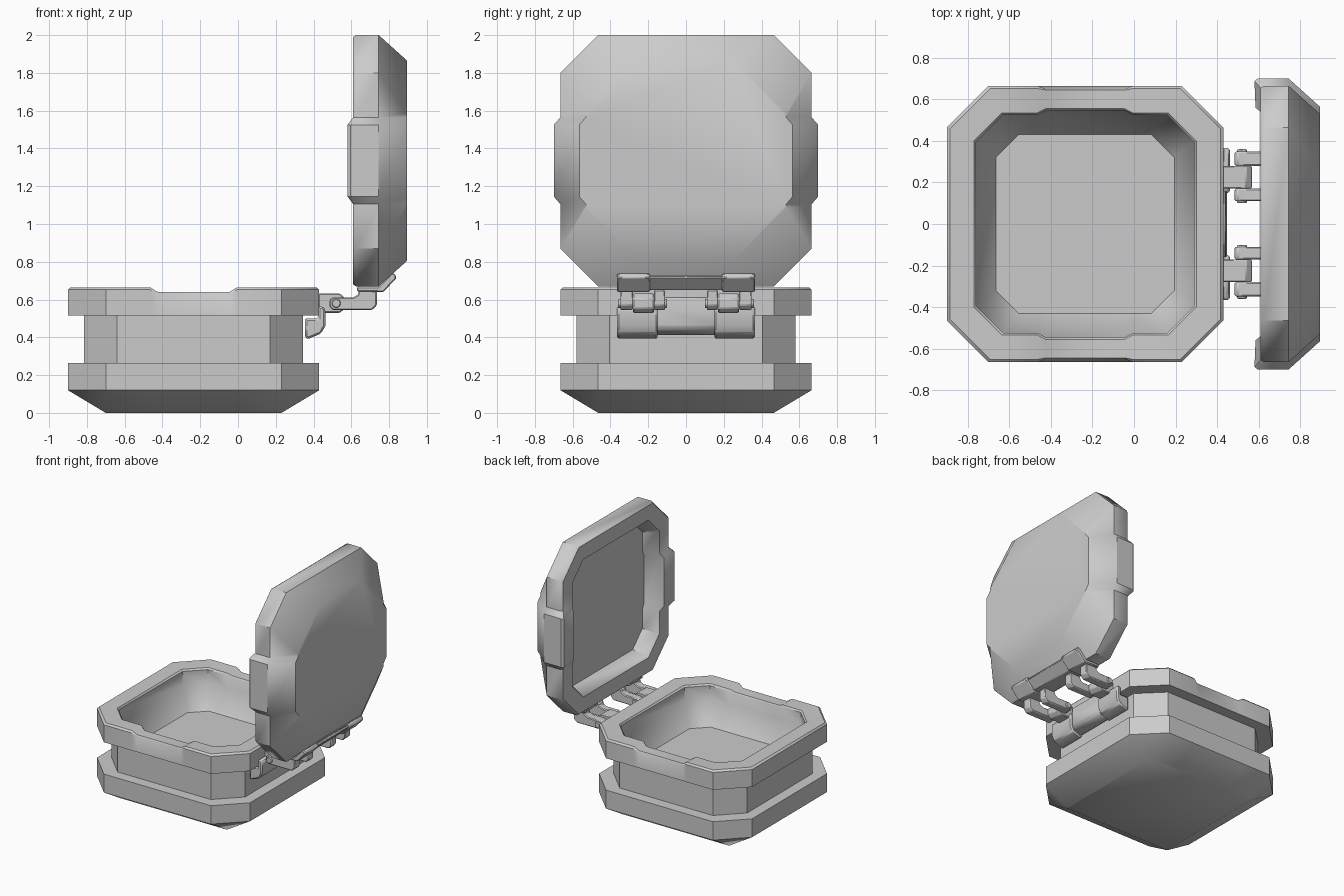
import bpy, bmesh, math
from mathutils import Vector

if "Cube" in bpy.data.objects:
    bpy.data.objects.remove(bpy.data.objects["Cube"])


def finish(name, bm, bevel=0.0):
    bmesh.ops.remove_doubles(bm, verts=bm.verts, dist=0.0005)
    bmesh.ops.recalc_face_normals(bm, faces=bm.faces)
    me = bpy.data.meshes.new(name)
    bm.to_mesh(me)
    bm.free()
    ob = bpy.data.objects.new(name, me)
    bpy.context.collection.objects.link(ob)
    bpy.ops.object.select_all(action='DESELECT')
    ob.select_set(True)
    bpy.context.view_layer.objects.active = ob
    bpy.ops.object.shade_smooth_by_angle(angle=math.radians(38))
    if bevel:
        m = ob.modifiers.new("edge_bevel", 'BEVEL')
        m.width, m.segments, m.limit_method = bevel, 1, 'ANGLE'
    return ob


def ring(half, ch, h, bump=0.0, lift=0.0):
    """Chamfered square with a raised or sunk tab in the middle of both v sides."""
    a = half - ch
    side = [(-a, half, h), (-0.23, half, h), (-0.19, half + bump, h + lift),
            (0.19, half + bump, h + lift), (0.23, half, h), (a, half, h),
            (half, a, h), (half, -a, h)]
    other = [(-half, -a, h), (-half, a, h)]
    low = [(u, -v, w) for u, v, w in reversed(side[:6])]
    return side + low + other


def loft(name, rings, place):
    bm = bmesh.new()
    loops = [[bm.verts.new(place(*p)) for p in ring(*r)] for r in rings]
    n = len(loops[0])
    for lo, hi in zip(loops, loops[1:]):
        for i in range(n):
            j = (i + 1) % n
            bm.faces.new((lo[i], lo[j], hi[j], hi[i]))
    bm.faces.new(loops[0])
    bm.faces.new(loops[-1])
    return finish(name, bm)


def prism(name, profile, y0, y1, bevel=0.006):
    bm = bmesh.new()
    f = bm.faces.new([bm.verts.new((x, y0, z)) for x, z in profile])
    ext = bmesh.ops.extrude_face_region(bm, geom=[f])
    vs = [g for g in ext['geom'] if isinstance(g, bmesh.types.BMVert)]
    bmesh.ops.translate(bm, verts=vs, vec=(0, y1 - y0, 0))
    return finish(name, bm, bevel)


# Box body: bottom, waist, rim with notches, then the inner tray
loft("box_body", [
    (0.465, 0.001, 0.0),
    (0.665, 0.20, 0.12),
    (0.665, 0.20, 0.265),
    (0.58, 0.175, 0.265),
    (0.58, 0.175, 0.515),
    (0.665, 0.20, 0.515),
    (0.665, 0.20, 0.652, -0.015, -0.022),
    (0.652, 0.195, 0.665, -0.008, -0.025),
    (0.535, 0.135, 0.662, 0.02, -0.022),
    (0.525, 0.13, 0.65, 0.02, -0.02),
    (0.525, 0.13, 0.545, 0.02),
    (0.43, 0.11, 0.38),
], lambda u, v, h: (u - 0.235, v, h))

# Lid standing open, tabs on its sides match the rim notches
loft("lid", [
    (0.53, 0.28, 0.895, 0.035),
    (0.665, 0.20, 0.745, 0.035),
    (0.665, 0.20, 0.625, 0.035, -0.03),
    (0.655, 0.196, 0.61, 0.033, -0.03),
    (0.54, 0.135, 0.61, 0.02, -0.025),
    (0.53, 0.13, 0.625, 0.02, -0.02),
    (0.50, 0.12, 0.73, 0.02),
], lambda u, v, h: (h, v, 1.335 + u))

# Hinge plate on the box: thick ends, thin middle
end_plate = [(0.425, 0.56), (0.45, 0.565), (0.462, 0.55), (0.462, 0.46), (0.44, 0.42),
             (0.375, 0.393), (0.355, 0.395), (0.355, 0.50), (0.425, 0.50)]
mid_plate = [(0.425, 0.61), (0.44, 0.61), (0.447, 0.55), (0.447, 0.46), (0.43, 0.435),
             (0.375, 0.412), (0.355, 0.412), (0.355, 0.50), (0.425, 0.50)]
prism("box_hinge_middle", mid_plate, -0.16, 0.16)

# Hinge plate on the lid, following the lid's lower slope
lid_plate = [(0.63, 0.643), (0.77, 0.640), (0.84, 0.715), (0.828, 0.738), (0.81, 0.738),
             (0.745, 0.668), (0.63, 0.668)]
lid_mid = [(0.64, 0.65), (0.765, 0.65), (0.83, 0.715), (0.815, 0.73),
           (0.745, 0.668), (0.64, 0.668)]
prism("lid_hinge_middle", lid_mid, -0.2, 0.2)

# Knuckles, arms and pins, one set on each side
lug = [(0.425, 0.53), (0.54, 0.53), (0.568, 0.555), (0.568, 0.605), (0.54, 0.632), (0.425, 0.632)]
arm = [(0.485, 0.56), (0.50, 0.545), (0.71, 0.545), (0.735, 0.57), (0.735, 0.65),
       (0.64, 0.65), (0.635, 0.625), (0.61, 0.612), (0.50, 0.612), (0.485, 0.60)]
for s, tag in ((1, "back"), (-1, "front")):
    prism("box_hinge_end_" + tag, end_plate, s * 0.15, s * 0.365, 0.01)
    prism("lid_hinge_end_" + tag, lid_plate, s * 0.19, s * 0.365)
    prism("hinge_lug_" + tag, lug, s * 0.17, s * 0.28)
    prism("hinge_arm_inner_" + tag, arm, s * 0.11, s * 0.17)
    prism("hinge_arm_outer_" + tag, arm, s * 0.28, s * 0.348)
    pin = [(0.52 + 0.024 * math.cos(i * math.pi / 6), 0.58 + 0.024 * math.sin(i * math.pi / 6))
           for i in range(12)]
    prism("hinge_pin_" + tag, pin, s * 0.10, s * 0.36, 0.004)
